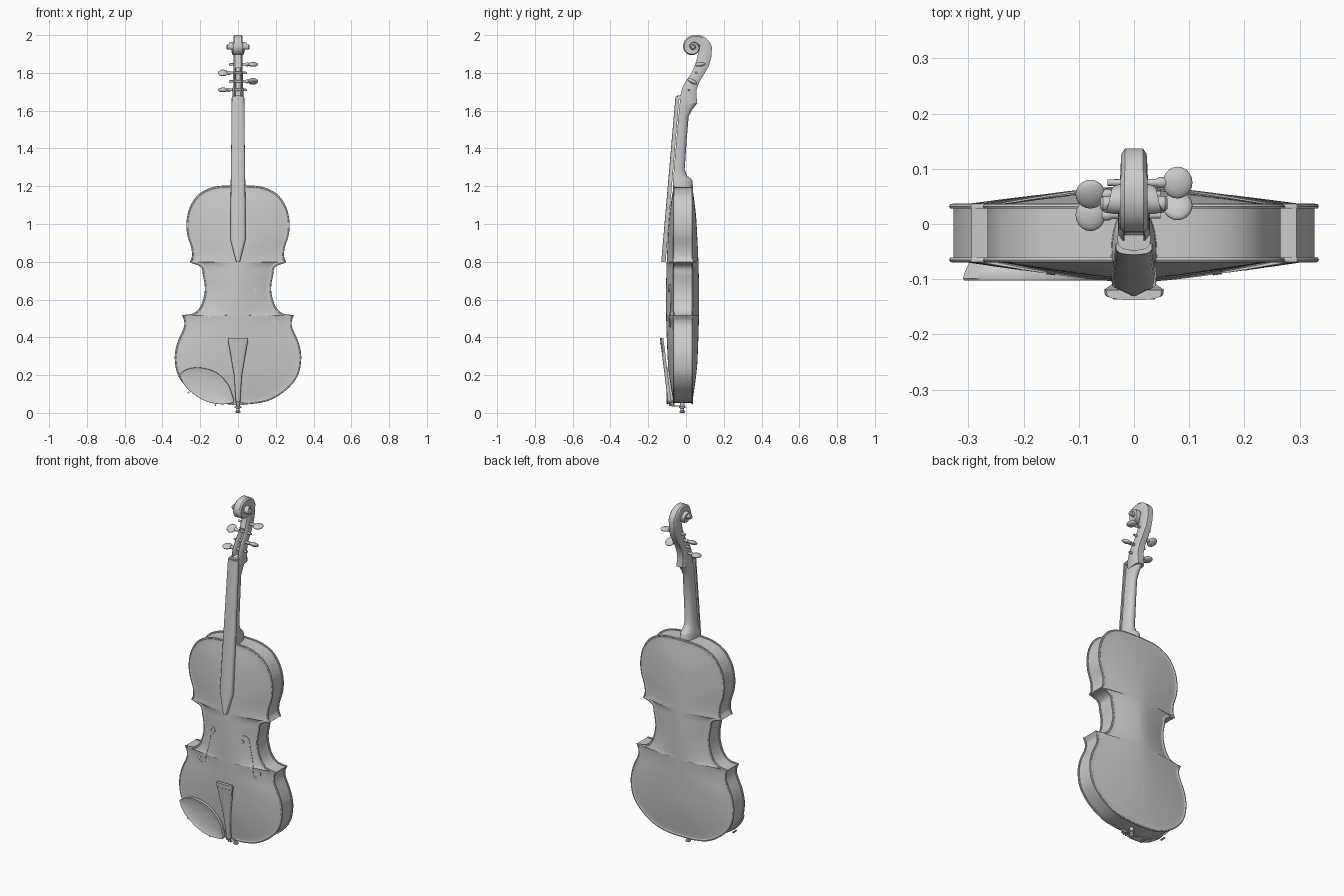
import bpy, bmesh, math
from mathutils import Vector
from mathutils.bvhtree import BVHTree

if "Cube" in bpy.data.objects:
    bpy.data.objects.remove(bpy.data.objects["Cube"])

GREY = (0.6, 0.6, 0.6, 1)
mat = bpy.data.materials.new("plain grey")
mat.use_nodes = True
mat.diffuse_color = GREY
mat.node_tree.nodes["Principled BSDF"].inputs["Base Color"].default_value = GREY


def finish(name, bm, angle=35):
    if bm.calc_volume(signed=True) < 0:
        bmesh.ops.reverse_faces(bm, faces=bm.faces)
    me = bpy.data.meshes.new(name)
    bm.to_mesh(me)
    bm.free()
    me.materials.append(mat)
    ob = bpy.data.objects.new(name, me)
    bpy.context.collection.objects.link(ob)
    bpy.ops.object.select_all(action="DESELECT")
    ob.select_set(True)
    bpy.context.view_layer.objects.active = ob
    bpy.ops.object.shade_smooth_by_angle(angle=math.radians(angle))
    return ob


def bridge(bm, rings):
    rows = [[bm.verts.new(p) for p in ring] for ring in rings]
    n = len(rows[0])
    for a, b in zip(rows, rows[1:]):
        for i in range(n):
            j = (i + 1) % n
            bm.faces.new((a[i], a[j], b[j], b[i]))
    return rows


def loft(name, rings, angle=35):
    bm = bmesh.new()
    rows = bridge(bm, rings)
    bm.faces.new(rows[0][::-1])
    bm.faces.new(rows[-1])
    return finish(name, bm, angle)


def lathe(name, a, b, profile, n=20):
    """Round part along a to b; profile holds (fraction, radius)."""
    a, b = Vector(a), Vector(b)
    d = b - a
    u = d.orthogonal().normalized()
    v = d.normalized().cross(u)
    turn = [2 * math.pi * k / n for k in range(n)]
    return loft(name, [[a + d * t + (u * math.cos(q) + v * math.sin(q)) * r
                        for q in turn] for t, r in profile])


def smooth_path(pts, steps=8):
    """Catmull-Rom through the points."""
    p = [Vector(q) for q in pts]
    p = [2 * p[0] - p[1]] + p + [2 * p[-1] - p[-2]]
    out = []
    for a, b, c, d in zip(p, p[1:], p[2:], p[3:]):
        for k in range(steps):
            t = k / steps
            out.append(0.5 * (2 * b + (c - a) * t + (2 * a - 5 * b + 4 * c - d) * t ** 2
                              + (3 * b - a - 3 * c + d) * t ** 3))
    return out + [p[-2]]


# Body outline: lower bout, waist, upper bout, then mirrored
lower = [(0, .045), (.08, .048), (.17, .068), (.26, .125), (.318, .2), (.335, .29),
         (.322, .37), (.288, .45), (.285, .485), (.296, .517)]
waist = [(.296, .517), (.235, .528), (.2, .562), (.18, .62), (.176, .67), (.186, .73),
         (.197, .772), (.255, .797)]
upper = [(.255, .797), (.244, .83), (.248, .875), (.268, .94), (.273, 1.01), (.255, 1.09),
         (.205, 1.16), (.12, 1.198), (0, 1.206)]
half = smooth_path(lower)[:-1] + smooth_path(waist)[:-1] + smooth_path(upper)
outline = half + [Vector((-p.x, p.y)) for p in half[-2:0:-1]]
N = len(outline)
corners = [Vector(waist[0]), Vector(waist[-1])]


def inset(d):
    """Outline moved inwards, less so towards the pointed corners."""
    res = []
    for i, p in enumerate(outline):
        a, b = (p - outline[i - 1]).normalized(), (outline[(i + 1) % N] - p).normalized()
        t = (a + b).normalized()
        near = min((Vector((abs(p.x), p.y)) - c).length for c in corners)
        res.append(p + Vector((-t.y, t.x)) * d * min(1, .25 + near / .04))
    return res


def spine(z):
    if z < .45:
        return .45 - (.45 - z) * .37
    return z if z < .85 else .85 + (z - .85) * .4


def plate_rings(y0, side, height):
    """Rounded edge, groove and arched plate, from the rib inwards."""
    rings = [[(p.x, y0 + side * dy, p.y) for p in inset(d)]
             for d, dy in ((.008, -.005), (.002, -.005), (0, -.001), (.002, .003),
                           (.008, .004), (.013, .001))]
    edge = inset(.015)
    for k in range(11):
        t = k / 10
        ring = []
        for p, o in zip(edge, outline):
            c = spine(o.y)
            h = height * (1 - 2.5 * (c - .6) ** 2) * t * (1.35 - .35 * t)
            ring.append((p.x * (1 - t), y0 + side * (.001 + h), p.y + (c - p.y) * t))
        rings.append(ring)
    return rings


bm = bmesh.new()
rows = bridge(bm, plate_rings(-.066, -1, .043)[::-1] + plate_rings(.033, 1, .039))
arched = [v for row in rows[:10] + rows[-10:] for v in row]
bmesh.ops.remove_doubles(bm, verts=bm.verts, dist=.00005)
arched = [v for v in arched if v.is_valid]
for _ in range(12):
    bmesh.ops.smooth_vert(bm, verts=arched, factor=.5, use_axis_y=True)
surface = BVHTree.FromBMesh(bm)
finish("body", bm)


def belly(x, z):
    return surface.ray_cast(Vector((x, -1, z)), Vector((0, 1, 0)))[0].y


# Sound holes: a thin tapering stroke with a round eye at each end
stroke = smooth_path([(.084, .652), (.088, .675), (.104, .683), (.121, .665), (.127, .62),
                      (.139, .565), (.151, .51), (.157, .468), (.175, .456), (.196, .468),
                      (.2, .486)], 4)
for s in (1, -1):
    rings = []
    for i, p in enumerate(stroke):
        f = i / (len(stroke) - 1)
        t = (stroke[min(i + 1, len(stroke) - 1)] - stroke[max(i - 1, 0)]).normalized()
        w = Vector((-t.y, t.x)) * (.003 + .005 * math.sin(math.pi * f) ** 2)
        rings.append([(s * q.x, belly(s * q.x, q.y) + dy, q.y)
                      for q, dy in ((p + w, -.002), (p - w, -.002), (p - w, .004), (p + w, .004))])
    loft("sound_hole", rings)
    for x, z, r in ((.09, .65, .01), (.194, .487, .012)):
        y = belly(s * x, z)
        lathe("sound_hole_eye", (s * x, y - .003, z), (s * x, y + .004, z), [(0, r), (1, r)])


def d_ring(z, flat, bulge, w, power, n=14):
    return [(w * math.cos(math.pi * k / n),
             flat + (bulge - flat) * max(0, math.sin(math.pi * k / n)) ** power, z)
            for k in range(n + 1)]


# Neck with heel: z, front, back, half width
neck = [(1.19, -.07, .034, .042), (1.228, -.07, .034, .04), (1.24, -.068, .026, .037),
        (1.255, -.066, .006, .034), (1.29, -.064, -.007, .031), (1.45, -.05, .004, .029),
        (1.57, -.04, .014, .027), (1.605, -.036, .033, .027), (1.64, -.033, .06, .027)]
loft("neck", [d_ring(z, f, b, w, .7) for z, f, b, w in neck], 50)

# Fingerboard and nut
loft("fingerboard", [d_ring(z, -.108 + (z - .8) * .083, -.131 + (z - .8) * .086, w, .4)
                     for z, w in ((.8, .01), (.815, .014), (.92, .041), (1.3, .037), (1.675, .033))])
loft("nut", [d_ring(z, -.02, -.048, .03, .4) for z in (1.66, 1.68)])

# Tailpiece with fine tuners, gut, saddle and end button
loft("tailpiece", [d_ring(z, -.078 - (z - .06) * .125, -.096 - (z - .06) * .125, w, .4)
                   for z, w in ((.06, .012), (.1, .014), (.2, .021), (.28, .035), (.35, .047),
                                (.385, .054), (.396, .05))])
for i in range(4):
    x = -.033 + i * .022
    lathe("fine_tuner", (x, -.12, .368), (x, -.137, .368), [(0, .005), (1, .005)], 10)
for s in (1, -1):
    lathe("tail_gut", (s * .007, -.088, .07), (s * .007, -.078, .036), [(0, .003), (1, .003)], 8)
    lathe("lower_gut", (s * .007, -.078, .037), (s * .007, -.02, .036), [(0, .003), (1, .003)], 8)
loft("saddle", [d_ring(z, -.06, -.08, .028, .4) for z in (.042, .058)])
lathe("end_button", (0, -.02, .06), (0, -.02, 0),
      [(0, .012), (.4, .012), (.45, .018), (.55, .018), (.6, .009), (.78, .009), (.84, .014),
       (.94, .014), (1, .008)])

# Chin rest: dished oval plate
rest = smooth_path([(-.31, .205), (-.268, .232), (-.2, .24), (-.115, .215), (-.055, .155),
                    (-.03, .095), (-.027, .055), (-.1, .046), (-.18, .066), (-.258, .118),
                    (-.298, .17), (-.31, .205)], 5)[:-1]
mid = Vector((-.17, .145))
loft("chin_rest", [[(q.x, y, q.y) for q in (mid + (p - mid) * k for p in rest)]
                   for k, y in ((.92, -.07), (.97, -.085), (1, -.099), (.985, -.102), (.95, -.101),
                                (.8, -.097), (.55, -.094), (.25, -.092))], 45)
for x, z in ((-.262, .108), (-.12, .042)):
    lathe("chin_rest_clamp", (x, -.09, z), (x, -.06, z), [(0, .005), (1, .005)], 10)


def box_ring(f, b, w):
    """Chamfered section between a front and a back point."""
    f, b = Vector(f), Vector(b)
    pts = [(.7, 0), (1, .15), (1, .85), (.7, 1), (-.7, 1), (-1, .85), (-1, .15), (-.7, 0)]
    return [(x * w, *(f + (b - f) * t)) for x, t in pts]


# Pegbox running on into the scroll spiral
pegbox = [((-.033, 1.625), (.06, 1.637), .027), ((-.03, 1.68), (.055, 1.68), .029),
          ((-.02, 1.72), (.057, 1.715), .028), ((0, 1.76), (.072, 1.755), .026),
          ((.024, 1.79), (.098, 1.797), .025), ((.041, 1.825), (.122, 1.84), .024),
          ((.055, 1.865), (.135, 1.885), .023)]
eye = Vector((.037, 1.937))
spiral = smooth_path([(.1, .035, .023), (.078, .018, .024), (.063, .012, .025), (.056, .01, .025),
                      (.052, .01, .026), (.048, .01, .028), (.043, .01, .031), (.039, .009, .034),
                      (.035, .008, .038), (.03, .007, .042), (.026, .006, .046),
                      (.022, .004, .05), (.018, .003, .054)], 4)
rings = [box_ring(*s) for s in pegbox]
for i, (ro, ri, w) in enumerate(spiral):
    a = math.radians(i * 45 / 4)
    d = Vector((math.cos(a), math.sin(a)))
    rings.append(box_ring(eye + d * ri, eye + d * ro, w))
head = loft("pegbox_and_scroll", rings, 40)
lathe("scroll_eye", (-.061, *eye), (.061, *eye), [(0, .009), (.04, .014), (.96, .014), (1, .009)])

# Hollow of the pegbox
hollow = []
for f, b, w in pegbox[1:6]:
    f, b = Vector(f), Vector(b)
    hollow.append(box_ring(f - (b - f) * .4, f + (b - f) * .55, w * .6))
cutter = loft("pegbox_cutter", hollow)
cutter.hide_render = True
mod = head.modifiers.new("hollow", "BOOLEAN")
mod.operation, mod.solver, mod.object = "DIFFERENCE", "EXACT", cutter
bpy.context.view_layer.objects.active = head
bpy.ops.object.modifier_apply(modifier=mod.name)
bpy.data.objects.remove(cutter)

# Tuning pegs, alternating sides
for z, y, s, tilt in ((1.845, .075, 1, .1), (1.8, .054, -1, .5), (1.755, .033, 1, -.5),
                      (1.71, .016, -1, .1)):
    lathe("peg_shaft", (-s * .048, y, z), (s * .062, y, z),
          [(0, .006), (.8, .007), (.85, .01), (.92, .01), (1, .006)], 14)
    bm = bmesh.new()
    bmesh.ops.create_uvsphere(bm, u_segments=20, v_segments=12, radius=1)
    grip = finish("peg_head", bm, 60)
    grip.scale = (.027, .029, .012)
    grip.location = (s * .079, y, z)
    grip.rotation_euler = (tilt, 0, 0)
